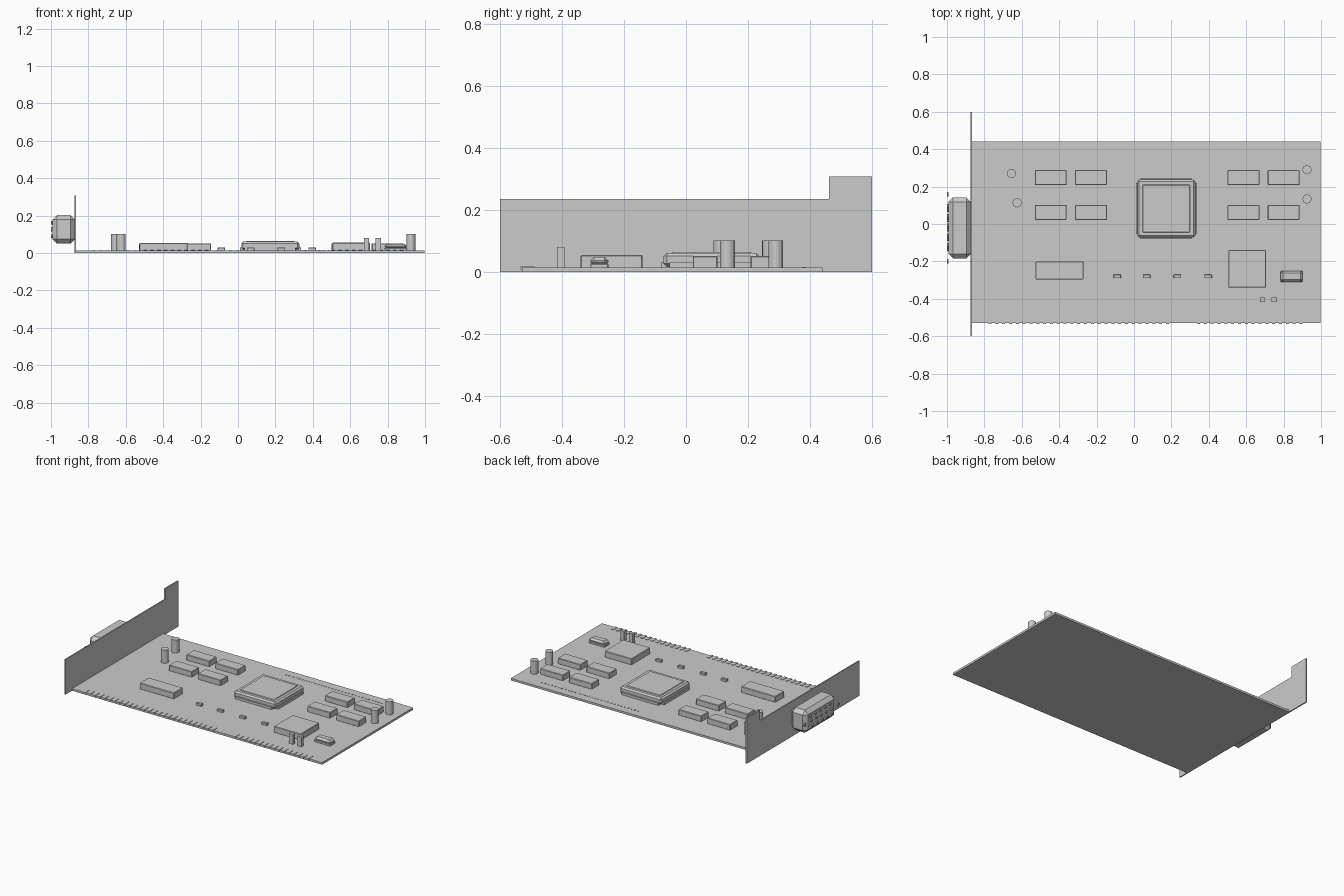
import bpy, bmesh
from math import pi
from mathutils import Matrix

if "Cube" in bpy.data.objects:
    bpy.data.objects.remove(bpy.data.objects["Cube"])


def finish(name, bm):
    mesh = bpy.data.meshes.new(name)
    bm.to_mesh(mesh)
    bm.free()
    ob = bpy.data.objects.new(name, mesh)
    bpy.context.collection.objects.link(ob)
    return ob


def add_box(bm, x0, x1, y0, y1, z0, z1):
    m = Matrix.Translation(((x0 + x1) / 2, (y0 + y1) / 2, (z0 + z1) / 2))
    bmesh.ops.create_cube(bm, size=1, matrix=m @ Matrix.Diagonal((x1 - x0, y1 - y0, z1 - z0, 1)))


def box(name, x0, x1, y0, y1, z0, z1, bevel=0):
    bm = bmesh.new()
    add_box(bm, x0, x1, y0, y1, z0, z1)
    if bevel:
        bmesh.ops.bevel(bm, geom=bm.edges[:], offset=bevel, segments=1, affect='EDGES')
    return finish(name, bm)


def add_cyl(bm, loc, r, depth, sides, along_x=False):
    m = Matrix.Translation(loc)
    if along_x:
        m = m @ Matrix.Rotation(pi / 2, 4, 'Y')
    bmesh.ops.create_cone(bm, cap_ends=True, segments=sides, radius1=r, radius2=r, depth=depth, matrix=m)


TOP = 0.014

# Circuit board
box("circuit_board", -0.868, 0.997, -0.53, 0.44, 0, TOP)

# Mounting bracket with raised tab
bm = bmesh.new()
profile = [(-0.6, 0), (0.6, 0), (0.6, 0.308), (0.462, 0.308), (0.462, 0.236), (-0.6, 0.236)]
face = bm.faces.new([bm.verts.new((-0.873, y, z)) for y, z in profile])
out = bmesh.ops.extrude_face_region(bm, geom=[face])
bmesh.ops.translate(bm, vec=(0.008, 0, 0), verts=[g for g in out["geom"] if isinstance(g, bmesh.types.BMVert)])
bmesh.ops.recalc_face_normals(bm, faces=bm.faces[:])
finish("mounting_bracket", bm)

# Video connector with contacts and end studs
box("connector_shell", -0.992, -0.872, -0.184, 0.142, 0.05, 0.202, 0.024)
bm = bmesh.new()
for row, z in enumerate((0.09, 0.126, 0.162)):
    for i in range(5):
        add_cyl(bm, (-0.994, -0.135 + 0.052 * i + 0.012 * row, z), 0.009, 0.012, 8, True)
for y in (-0.2, 0.16):
    add_cyl(bm, (-0.996, y, 0.126), 0.012, 0.007, 8, True)
finish("connector_contacts", bm)

# Edge contact fingers in two groups
bm = bmesh.new()
for start, count in ((-0.77, 27), (0.345, 16)):
    for i in range(count):
        x = start + 0.0365 * i
        add_box(bm, x - 0.008, x + 0.008, -0.535, -0.49, 0.008, TOP + 0.003)
finish("edge_contacts", bm)

# Fine solder pads near the rear edge
bm = bmesh.new()
for i in range(30):
    x = 0.09 + 0.0247 * i
    add_box(bm, x - 0.005, x + 0.005, 0.376, 0.386, 0.012, TOP + 0.002)
finish("rear_pads", bm)

# Memory chips
for x in (-0.53, -0.315, 0.5, 0.715):
    for y in (0.022, 0.208):
        box("memory_chip", x, x + 0.17, y, y + 0.08, 0.012, 0.052, 0.003)

# Main processor: lead frame, body and raised lid
box("processor_leads_y", 0.035, 0.307, -0.08, 0.246, 0.012, 0.03)
box("processor_leads_x", 0.01, 0.336, -0.053, 0.219, 0.012, 0.03)
box("processor_body", 0.018, 0.328, -0.072, 0.237, 0.018, 0.061, 0.01)
box("processor_lid", 0.045, 0.3, -0.045, 0.21, 0.05, 0.065, 0.003)

# Other chips
box("controller_chip", 0.504, 0.705, -0.34, -0.14, 0.012, 0.055, 0.003)
box("firmware_chip", -0.526, -0.27, -0.296, -0.2, 0.012, 0.054, 0.003)
box("crystal_base", 0.784, 0.902, -0.309, -0.251, 0.012, 0.028, 0.003)
box("crystal_can", 0.784, 0.902, -0.309, -0.251, 0.02, 0.049, 0.012)

# Surface resistors
for x in (-0.09, 0.067, 0.232, 0.396):
    box("resistor", x - 0.02, x + 0.02, -0.29, -0.27, 0.012, 0.03, 0.002)

# Jumper pins
for x in (0.687, 0.75):
    box("jumper_pin", x - 0.014, x + 0.014, -0.417, -0.393, 0.012, 0.081)

# Capacitors
for x, y in ((-0.655, 0.27), (-0.625, 0.113), (0.925, 0.29), (0.925, 0.134)):
    bm = bmesh.new()
    add_cyl(bm, (x, y, 0.057), 0.024, 0.09, 16)
    finish("capacitor", bm)
